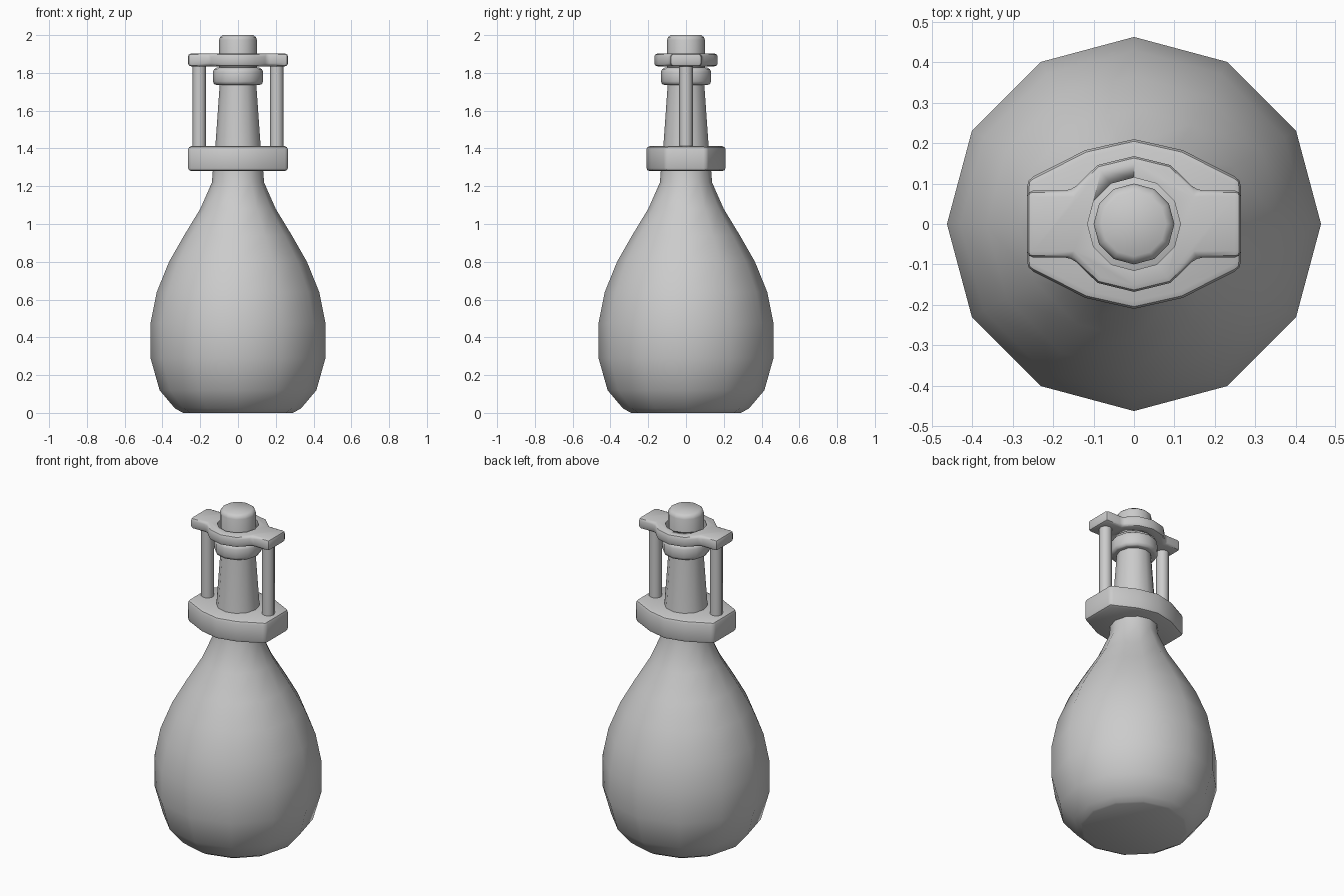
import bpy, bmesh, math

if "Cube" in bpy.data.objects:
    bpy.data.objects.remove(bpy.data.objects["Cube"])


def finish(name, bm, angle=50):
    bmesh.ops.recalc_face_normals(bm, faces=bm.faces)
    me = bpy.data.meshes.new(name)
    bm.to_mesh(me)
    bm.free()
    ob = bpy.data.objects.new(name, me)
    bpy.context.collection.objects.link(ob)
    bpy.ops.object.select_all(action='DESELECT')
    ob.select_set(True)
    bpy.context.view_layer.objects.active = ob
    bpy.ops.object.shade_smooth_by_angle(angle=math.radians(angle))
    return ob


def lathe(name, profile, sides=12, x=0.0, angle=50):
    """Turn (radius, height) points into a closed solid."""
    bm = bmesh.new()
    rings = []
    for r, z in profile:
        rings.append([bm.verts.new((x + r * math.cos(2 * math.pi * i / sides),
                                    r * math.sin(2 * math.pi * i / sides), z))
                      for i in range(sides)])
    for a, b in zip(rings, rings[1:]):
        for i in range(sides):
            j = (i + 1) % sides
            bm.faces.new((a[i], a[j], b[j], b[i]))
    bm.faces.new(rings[0][::-1])
    bm.faces.new(rings[-1])
    return finish(name, bm, angle)


def plate(name, quarter, z0, z1, bevel):
    """Mirror a quarter outline (from +x side to y axis) and extrude it."""
    half = quarter + [(-x, y) for x, y in quarter[-2::-1]]
    outline = half + [(x, -y) for x, y in half[::-1]]
    bm = bmesh.new()
    face = bm.faces.new([bm.verts.new((x, y, z0)) for x, y in outline])
    top = bmesh.ops.extrude_face_region(bm, geom=[face])['geom']
    bmesh.ops.translate(bm, vec=(0, 0, z1 - z0),
                        verts=[g for g in top if isinstance(g, bmesh.types.BMVert)])
    bmesh.ops.recalc_face_normals(bm, faces=bm.faces)
    edges = [e for e in bm.edges if e.calc_face_angle(0) > math.radians(40)]
    bmesh.ops.bevel(bm, geom=edges, offset=bevel, segments=2, profile=0.5,
                    affect='EDGES')
    return finish(name, bm, 40)


# Bulbous bottle with narrow neck
lathe("bottle_body", [(0.29, 0.0), (0.30, 0.005), (0.335, 0.025), (0.415, 0.12),
                      (0.463, 0.29), (0.463, 0.475), (0.43, 0.64), (0.365, 0.80),
                      (0.285, 0.94), (0.20, 1.08), (0.138, 1.22), (0.132, 1.30),
                      (0.12, 1.41), (0.096, 1.75)])

# Collar at the bottle mouth
lathe("mouth_collar", [(0.115, 1.737), (0.126, 1.74), (0.133, 1.755), (0.133, 1.805),
                       (0.126, 1.82), (0.112, 1.828)])

# Stopper
lathe("stopper", [(0.10, 1.80), (0.10, 1.975), (0.095, 1.989), (0.08, 2.0)])

# Clamp block around the neck
plate("clamp_block", [(0.265, 0.11), (0.12, 0.183), (0.0, 0.21)], 1.28, 1.412, 0.018)

# Upper bracket with a hole for the stopper
bracket = plate("upper_bracket", [(0.265, 0.083), (0.155, 0.083), (0.09, 0.146),
                                  (0.0, 0.168)], 1.835, 1.902, 0.016)
cutter = lathe("bracket_hole_cutter", [(0.115, 1.7), (0.115, 2.1)])
cutter.hide_render = True
cutter.hide_viewport = True
cut = bracket.modifiers.new("hole", 'BOOLEAN')
cut.operation = 'DIFFERENCE'
cut.solver = 'EXACT'
cut.object = cutter

# Two vertical rods
for side, x in (("left", -0.205), ("right", 0.205)):
    lathe("rod_" + side, [(0.036, 1.39), (0.036, 1.85)], 8, x)
